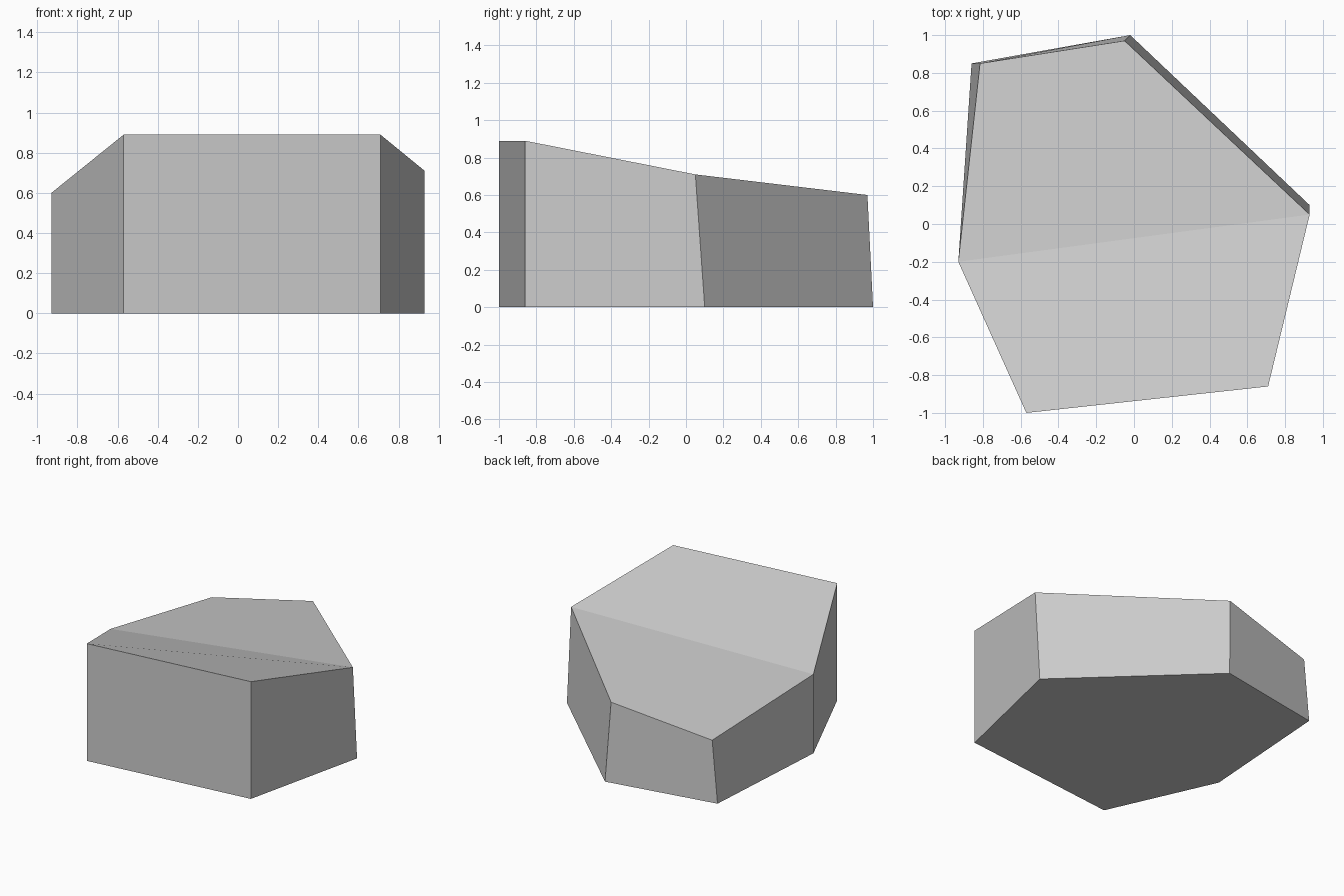
import bpy
import bmesh

if "Cube" in bpy.data.objects:
    bpy.data.objects.remove(bpy.data.objects["Cube"])

# Outline of the boulder, counter-clockwise: base corner (x, y), top corner (x, y, z)
CORNERS = [
    ((-0.57, -1.00), (-0.57, -1.00, 0.89)),
    ((0.71, -0.86), (0.71, -0.86, 0.89)),
    ((0.93, 0.10), (0.93, 0.05, 0.71)),
    ((-0.02, 1.00), (-0.05, 0.97, 0.60)),
    ((-0.86, 0.85), (-0.815, 0.85, 0.47)),
    ((-0.93, -0.20), (-0.93, -0.20, 0.60)),
]

stone = bpy.data.materials.new("grey_stone")
stone.diffuse_color = (0.6, 0.6, 0.6, 1.0)
stone.use_nodes = True
stone.node_tree.nodes["Principled BSDF"].inputs["Base Color"].default_value = stone.diffuse_color

bm = bmesh.new()
base = [bm.verts.new((x, y, 0)) for (x, y), _ in CORNERS]
top = [bm.verts.new(p) for _, p in CORNERS]

# Side walls
for i in range(6):
    j = (i + 1) % 6
    bm.faces.new((base[i], base[j], top[j], top[i]))

# Flat underside, then the front and rear slopes of the folded top
bm.faces.new(base[::-1])
bm.faces.new((top[0], top[1], top[2], top[5]))
bm.faces.new((top[2], top[3], top[4], top[5]))

mesh = bpy.data.meshes.new("boulder")
bm.to_mesh(mesh)
bm.free()
mesh.materials.append(stone)
boulder = bpy.data.objects.new("boulder", mesh)
bpy.context.collection.objects.link(boulder)
